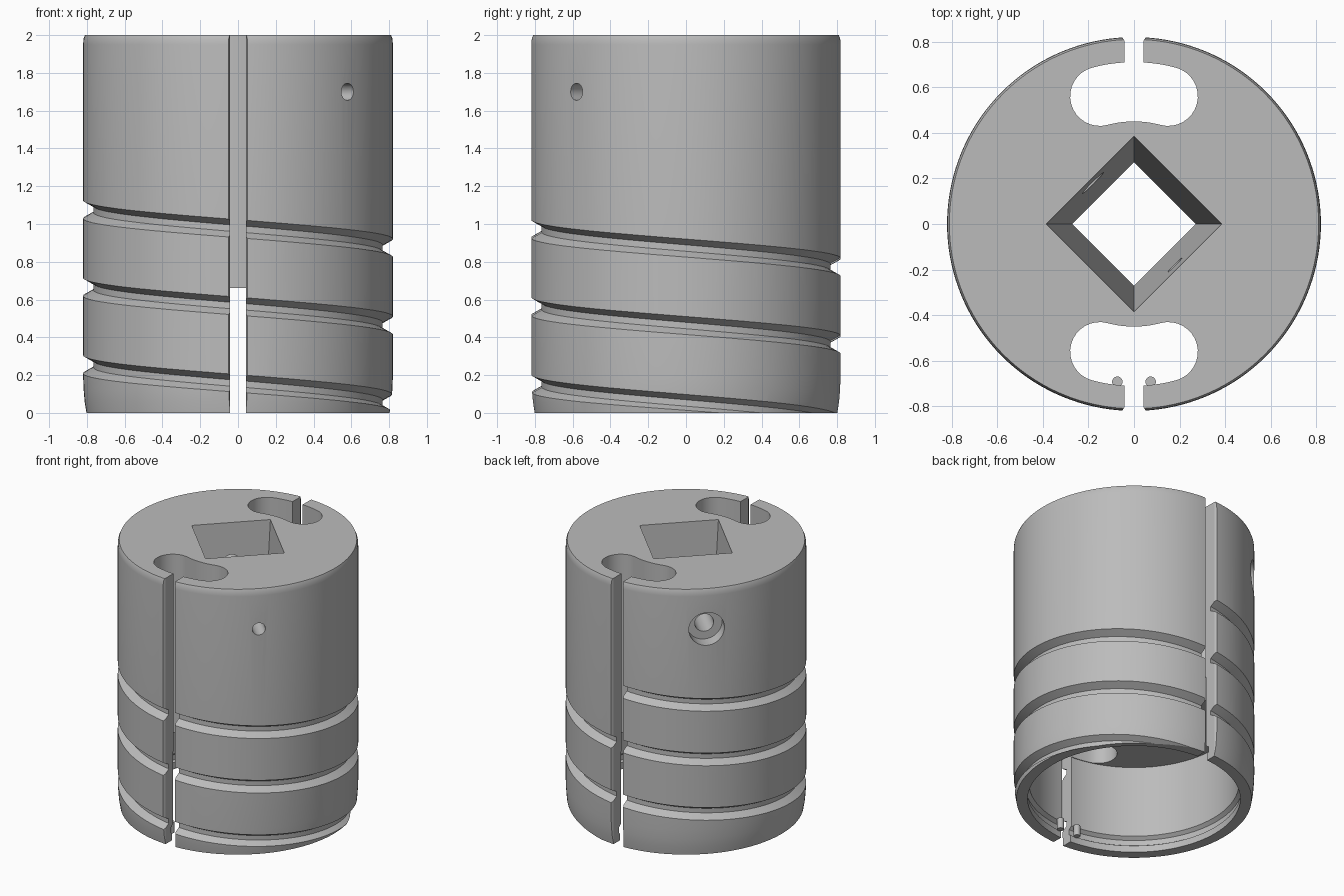
import bpy, bmesh, math
from mathutils import Vector, Matrix

cube = bpy.data.objects.get("Cube")
if cube:
    bpy.data.objects.remove(cube, do_unlink=True)

RADIUS, HEIGHT, ROOF = 0.82, 2.0, 0.66
PITCH = 0.41

metal = bpy.data.materials.new("plain grey")
metal.use_nodes = True
grey = (0.5, 0.5, 0.5, 1)
metal.diffuse_color = grey
metal.node_tree.nodes["Principled BSDF"].inputs["Base Color"].default_value = grey


def finish(name, bm):
    bmesh.ops.recalc_face_normals(bm, faces=bm.faces)
    mesh = bpy.data.meshes.new(name)
    bm.to_mesh(mesh)
    bm.free()
    mesh.materials.append(metal)
    obj = bpy.data.objects.new(name, mesh)
    bpy.context.collection.objects.link(obj)
    return obj


def skin(name, rings):
    """Closed solid through a list of equal-length rings of points."""
    bm = bmesh.new()
    loops = [[bm.verts.new(p) for p in ring] for ring in rings]
    n = len(loops[0])
    for a, b in zip(loops, loops[1:]):
        for i in range(n):
            j = (i + 1) % n
            bm.faces.new((a[i], a[j], b[j], b[i]))
    bm.faces.new(loops[0])
    bm.faces.new(loops[-1])
    return finish(name, bm)


def lathe(name, profile, segments=144):
    angles = [math.tau * i / segments for i in range(segments)]
    return skin(name, [[(r * math.cos(a), r * math.sin(a), z) for a in angles]
                       for r, z in profile])


def prism(name, outline, low, high):
    return skin(name, [[(x, y, z) for x, y in outline] for z in (low, high)])


def bore(name, direction, radius, start, end, z):
    axis = Vector(direction).normalized()
    obj = lathe(name, [(radius, start), (radius, end)], 48)
    turn = axis.to_track_quat('Z', 'Y').to_matrix().to_4x4()
    obj.data.transform(Matrix.Translation((0, 0, z)) @ turn)
    return obj


def modify(body, tool, operation):
    mod = body.modifiers.new(tool.name, 'BOOLEAN')
    mod.operation, mod.solver, mod.object = operation, 'EXACT', tool
    bpy.context.view_layer.objects.active = body
    bpy.ops.object.modifier_apply(modifier=mod.name)
    bpy.data.objects.remove(tool, do_unlink=True)


# Outer body with a small top chamfer and a tapered foot
body = lathe("slotted_body", [
    (0.802, 0), (0.812, 0.06), (0.817, 0.12), (RADIUS, 0.19),
    (RADIUS, 1.95), (0.818, 1.98), (0.81, HEIGHT)])

# Open cavity below, with a shallow ring groove near the rim
cuts = [lathe("cavity", [
    (0.725, -0.1), (0.725, 0.05), (0.74, 0.06), (0.74, 0.1),
    (0.715, 0.12), (0.715, ROOF)])]

# Tapered square socket, corners pointing to the four sides
half = lambda z: 0.27 + (z - ROOF) * 0.115 / (HEIGHT - ROOF)
cuts.append(skin("square_socket", [
    [(half(z), 0, z), (0, half(z), z), (-half(z), 0, z), (0, -half(z), z)]
    for z in (ROOF - 0.1, HEIGHT + 0.1)]))


# Curved pockets with round ends, and the slots that open them outward
def pocket_outline(side):
    inner, outer, spread = 0.45, 0.71, math.radians(15)
    mid, end = (inner + outer) / 2, (outer - inner) / 2
    points = []
    for i in range(17):
        a = -spread + 2 * spread * i / 16
        points.append((outer * math.sin(a), outer * math.cos(a)))
    for i in range(1, 16):
        a = spread + math.pi * i / 16
        points.append((mid * math.sin(spread) + end * math.sin(a),
                       mid * math.cos(spread) + end * math.cos(a)))
    for i in range(17):
        a = spread - 2 * spread * i / 16
        points.append((inner * math.sin(a), inner * math.cos(a)))
    for i in range(1, 16):
        a = math.pi - spread + math.pi * i / 16
        points.append((-mid * math.sin(spread) + end * math.sin(a),
                       mid * math.cos(spread) + end * math.cos(a)))
    return [(x * side, y * side) for x, y in points]


slot_half = [(0.042, 0.6), (0.042, 0.803), (0.062, 0.84)]
slot_outline = slot_half + [(-x, y) for x, y in reversed(slot_half)]
for side, label in ((1, "back"), (-1, "front")):
    cuts.append(prism(label + "_pocket", pocket_outline(side), 0.3, HEIGHT + 0.1))
    cuts.append(prism(label + "_slot", [(x * side, y * side) for x, y in slot_outline],
                      -0.1, HEIGHT + 0.1))

# Cross holes: a small one, and a counterbored one opposite
cuts.append(bore("small_hole", (1, -1, 0), 0.045, 0.15, 0.95, 1.7))
cuts.append(bore("large_hole", (-1, 1, 0), 0.065, 0.15, 0.95, 1.7))
cuts.append(bore("counterbore", (-1, 1, 0), 0.123, 0.715, 0.95, 1.7))

# Helical groove of trapezoid section, starting at the back slot
section = [(0.765, -0.017), (0.765, 0.017), (0.86, 0.07), (0.86, -0.07)]
rings = []
steps = 120
for i in range(int(steps * 3.25)):
    turn = i / steps
    a = math.pi / 2 + math.tau * turn
    z = 0.975 + PITCH / 2 - PITCH * turn
    rings.append([(r * math.cos(a), r * math.sin(a), z + dz) for r, dz in section])
cuts.append(skin("helical_groove", rings))

for cutter in cuts:
    modify(body, cutter, 'DIFFERENCE')

# Two small pins inside the rim beside the front slot
pins = []
for side, label in ((1, "left"), (-1, "right")):
    pin = lathe(label + "_pin", [(0.023, 0.04), (0.023, 0.12)], 24)
    pin.data.transform(Matrix.Translation((0.073 * side, -0.692, 0)))
    pins.append(pin)

for obj in [body] + pins:
    bpy.ops.object.select_all(action='DESELECT')
    obj.select_set(True)
    bpy.context.view_layer.objects.active = obj
    bpy.ops.object.shade_smooth_by_angle(angle=math.radians(20))
